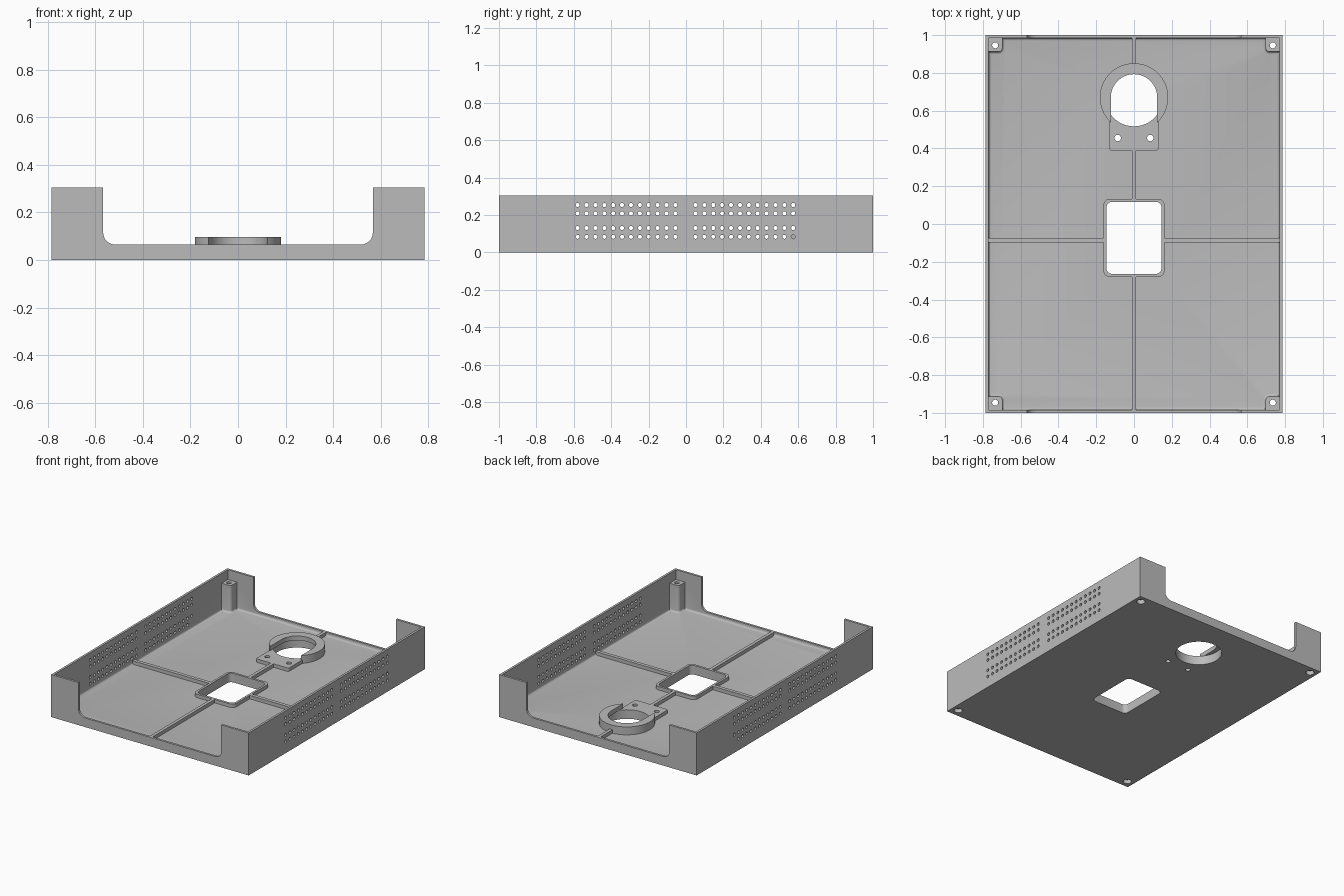
import bpy, bmesh, math
from mathutils import Vector

cube = bpy.data.objects.get("Cube")
if cube:
    bpy.data.objects.remove(cube, do_unlink=True)

gray = bpy.data.materials.new("plain gray")
gray.use_nodes = True
color = (0.5, 0.5, 0.5, 1)
gray.diffuse_color = color
gray.node_tree.nodes["Principled BSDF"].inputs["Base Color"].default_value = color

W, L, H = 0.785, 1.0, 0.305      # half width, half length, height
WALL, FLOOR, LIP = 0.016, 0.04, 0.065
RING_Y = 0.67


def arc(cx, cy, r, a0, a1, n):
    """Points along an arc, angles in degrees."""
    angles = [math.radians(a0 + (a1 - a0) * i / n) for i in range(n + 1)]
    return [(cx + r * math.cos(a), cy + r * math.sin(a)) for a in angles]


def circle(cx, cy, r, n=24):
    return arc(cx, cy, r, 0, 360, n)[:-1]


def rect(x0, x1, y0, y1, r=0):
    if r == 0:
        return [(x0, y0), (x1, y0), (x1, y1), (x0, y1)]
    return (arc(x0 + r, y0 + r, r, 180, 270, 6) + arc(x1 - r, y0 + r, r, 270, 360, 6)
            + arc(x1 - r, y1 - r, r, 0, 90, 6) + arc(x0 + r, y1 - r, r, 90, 180, 6))


def prism(name, outlines, lo, hi, axis="z", fillet=0):
    """Extrude one or more closed outlines along an axis."""
    place = {"x": lambda a, b, c: (c, a, b),
             "y": lambda a, b, c: (a, c, b),
             "z": lambda a, b, c: (a, b, c)}[axis]
    bm = bmesh.new()
    for outline in outlines:
        base = bm.faces.new([bm.verts.new(place(a, b, lo)) for a, b in outline])
        top = bmesh.ops.extrude_face_region(bm, geom=[base])["geom"]
        verts = [v for v in top if isinstance(v, bmesh.types.BMVert)]
        bmesh.ops.translate(bm, verts=verts, vec=Vector(place(0, 0, hi - lo)))
    bmesh.ops.recalc_face_normals(bm, faces=bm.faces)
    if fillet:
        edges = [e for e in bm.edges if all(abs(v.co.z - lo) < 1e-5 for v in e.verts)]
        bmesh.ops.bevel(bm, geom=edges, offset=fillet, segments=4, profile=0.5,
                        affect="EDGES")
    mesh = bpy.data.meshes.new(name)
    bm.to_mesh(mesh)
    bm.free()
    mesh.materials.append(gray)
    ob = bpy.data.objects.new(name, mesh)
    bpy.context.collection.objects.link(ob)
    return ob


def cut(ob, *cutters):
    """Subtract the cutters, bake the result and remove them."""
    for cutter in cutters:
        mod = ob.modifiers.new("cut", "BOOLEAN")
        mod.operation, mod.solver, mod.object = "DIFFERENCE", "EXACT", cutter
    graph = bpy.context.evaluated_depsgraph_get()
    mesh = bpy.data.meshes.new_from_object(ob.evaluated_get(graph))
    ob.modifiers.clear()
    ob.data = mesh
    for cutter in cutters:
        bpy.data.objects.remove(cutter, do_unlink=True)


def smooth(ob):
    bpy.ops.object.select_all(action="DESELECT")
    ob.select_set(True)
    bpy.context.view_layer.objects.active = ob
    bpy.ops.object.shade_smooth_by_angle(angle=math.radians(32))


corners = [(sx, sy) for sx in (-1, 1) for sy in (-1, 1)]
ix, iy = W - WALL, L - WALL      # inner half sizes
px, py = 0.697, 0.912            # inner sides of the corner posts

# Tray with filleted floor and corner posts
tray = prism("tray", [rect(-W, W, -L, L)], 0, H)
quarter = [(ix, py)] + arc(px + 0.02, py + 0.02, 0.02, 270, 180, 4) + [(px, iy)]
pocket = []
for sx, sy in [(1, 1), (-1, 1), (-1, -1), (1, -1)]:
    points = [(sx * x, sy * y) for x, y in quarter]
    pocket += points if sx * sy > 0 else points[::-1]
lower_pocket = prism("lower_pocket", [pocket], FLOOR, 0.26, fillet=0.014)
upper_pocket = prism("upper_pocket", [rect(-ix, ix, -iy, iy)], 0.235, 0.4)

# Wide openings in the front and back walls
opening = prism("opening", [rect(-0.567, 0.567, LIP, 0.5, 0.05)], -1.2, 1.2, "y")

# Window, ring hole and screw holes through the floor
window_hole = rect(-0.146, 0.146, -0.264, 0.117, 0.03)
bracket_screws = [circle(s * 0.086, 0.455, 0.017) for s in (-1, 1)]
floor_holes = prism("floor_holes", [window_hole, circle(0, RING_Y, 0.153, 48)]
                    + bracket_screws, -0.1, 0.1)
post_holes = prism("post_holes", [circle(sx * 0.735, sy * 0.946, 0.016)
                                  for sx, sy in corners], -0.1, 0.4)
recesses = prism("recesses", [circle(sx * 0.735, sy * 0.946, 0.028)
                              for sx, sy in corners], -0.1, 0.03)

# Ventilation holes in the side walls
vents = [(s * 0.315 - 0.003 + (i - 5.5) * 0.0475, z)
         for s in (-1, 1) for i in range(12) for z in (0.083, 0.13, 0.208, 0.253)]
left_vents = prism("left_vents", [circle(y, z, 0.011, 12) for y, z in vents],
                   0.74, 0.83, "x")
right_vents = prism("right_vents", [circle(y, z, 0.011, 12) for y, z in vents
                                    if y < 0.55 or z > 0.1], -0.83, -0.74, "x")
cut(tray, lower_pocket, upper_pocket, opening, floor_holes, post_holes, recesses,
    left_vents, right_vents)
smooth(tray)

# Raised frame around the window
frame = prism("window_frame", [rect(-0.162, 0.162, -0.281, 0.133, 0.035)], FLOOR, LIP)
cut(frame, prism("frame_hole", [window_hole], 0, 0.2))
smooth(frame)

# Round holder with a step inside and an open front
ring = prism("holder_ring", [circle(0, RING_Y, 0.181, 64)], FLOOR, 0.097)
slot = arc(0, RING_Y, 0.123, 0, 180, 32) + [(-0.123, 0.4), (0.123, 0.4)]
cut(ring, prism("ring_bore", [circle(0, RING_Y, 0.153, 48)], 0, LIP),
    prism("ring_slot", [slot], LIP - 0.001, 0.2))
smooth(ring)

# Screw tab in front of the holder
tab = prism("holder_tab", [rect(-0.13, 0.13, 0.388, 0.58, 0.012)], FLOOR, LIP)
cut(tab, prism("tab_holes", [circle(0, RING_Y, 0.153, 48)] + bracket_screws, 0, 0.2))
smooth(tab)

# Floor ribs
h = 0.0115
for name, y0, y1 in [("front_rib", -iy, -0.275), ("middle_rib", 0.125, 0.395),
                     ("back_rib", 0.845, iy)]:
    prism(name, [rect(-h, h, y0, y1)], FLOOR - 0.01, LIP)
for name, x0, x1 in [("left_rib", 0.155, ix), ("right_rib", -ix, -0.155)]:
    prism(name, [rect(x0, x1, -0.099, -0.073)], FLOOR - 0.01, LIP)
